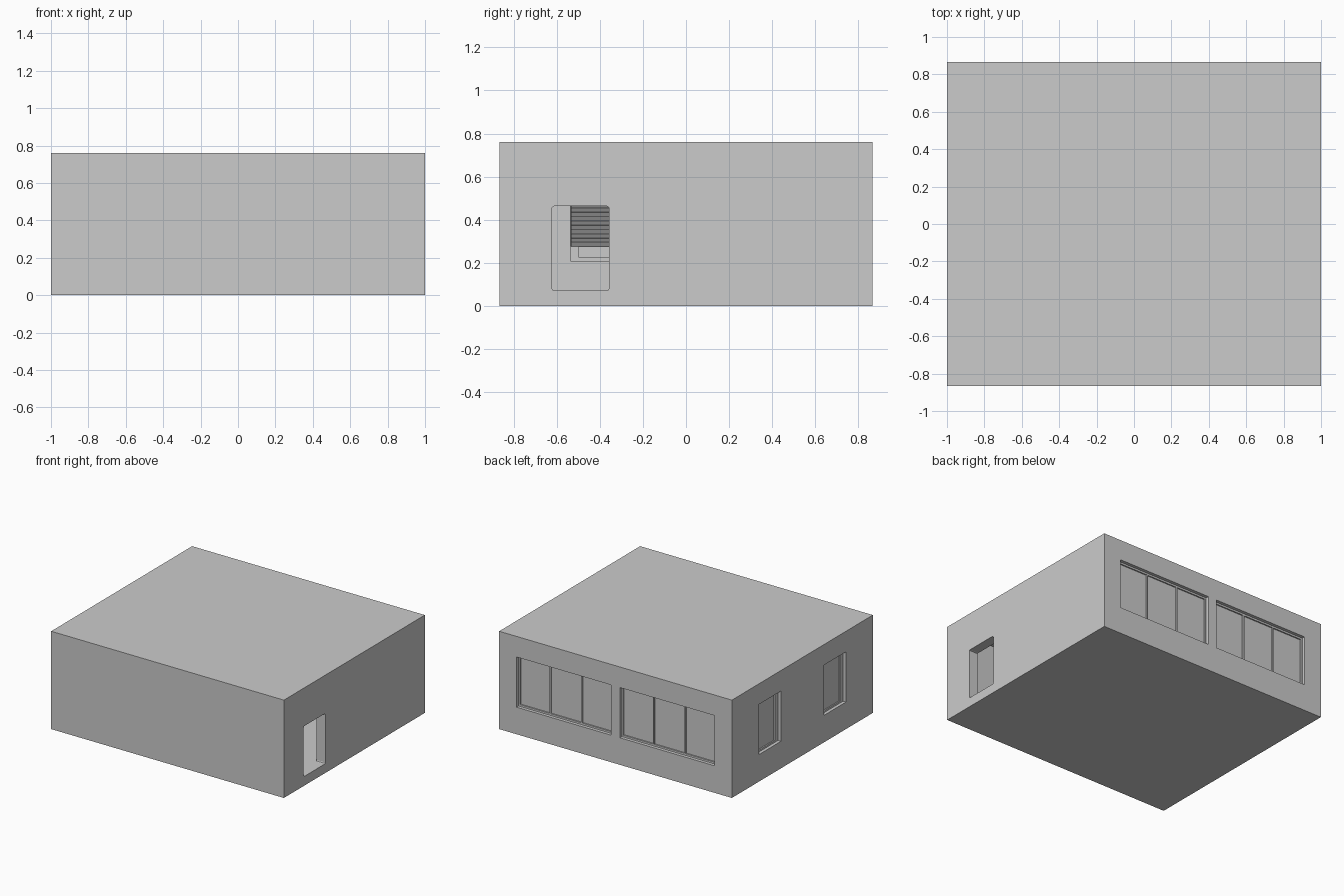
import bpy, bmesh, math
from mathutils import Matrix

if "Cube" in bpy.data.objects:
    bpy.data.objects.remove(bpy.data.objects["Cube"])

X, Y, H = 1.0, 0.865, 0.76      # outer half sizes and height
T = 0.075                       # wall thickness
Z0, Z1 = 0.21, 0.60             # window sill and head


def add_boxes(name, boxes):
    """One object from (lo, hi, tilt_axis, tilt) boxes."""
    bm = bmesh.new()
    for lo, hi, axis, tilt in boxes:
        c = [(a + b) / 2 for a, b in zip(lo, hi)]
        s = [abs(b - a) for a, b in zip(lo, hi)]
        m = Matrix.Translation(c)
        if tilt:
            m = m @ Matrix.Rotation(tilt, 4, axis)
        bmesh.ops.create_cube(bm, size=1, matrix=m @ Matrix.Diagonal((*s, 1)))
    me = bpy.data.meshes.new(name)
    bm.to_mesh(me)
    bm.free()
    ob = bpy.data.objects.new(name, me)
    bpy.context.collection.objects.link(ob)
    return ob


def box(name, lo, hi):
    return add_boxes(name, [(lo, hi, 'X', 0)])


def cut(target, cutter):
    bpy.context.view_layer.objects.active = target
    mod = target.modifiers.new("cut", 'BOOLEAN')
    mod.operation, mod.solver, mod.object = 'DIFFERENCE', 'EXACT', cutter
    bpy.ops.object.modifier_apply(modifier=mod.name)
    bpy.data.objects.remove(cutter)


# Hollow room shell
room = box("room_shell", (-X, -Y, 0), (X, Y, H))
cut(room, box("hollow", (T - X, T - Y, 0.07), (X - T, Y - T, H - 0.06)))

# Doorway with slightly clipped corners
door = box("door_cutter", (X - 0.15, -0.622, 0.072), (X + 0.1, -0.357, 0.463))
bm = bmesh.new()
bm.from_mesh(door.data)
edges = [e for e in bm.edges if abs(e.verts[0].co.x - e.verts[1].co.x) > 0.1]
bmesh.ops.bevel(bm, geom=edges, offset=0.01, segments=2, profile=0.5, affect='EDGES')
bm.to_mesh(door.data)
bm.free()
cut(room, door)


def window(name, wall, a, b, side, panes):
    """Recessed window between a and b along a wall; depth runs inwards."""
    def span(u0, u1, d0, d1, z0, z1, tilt=0):
        if wall == 'back':
            return ((u0, Y - d1, z0), (u1, Y - d0, z1), 'X', tilt)
        return ((-X + d0, u0, z0), (-X + d1, u1, z1), 'Y', tilt)

    cut(room, add_boxes(name + "_cutter", [span(a, b, -0.1, 0.15, Z0, Z1)]))
    # Frame and mullions
    d0, d1, rail = 0.025, 0.05, 0.014
    parts = [span(a, a + side, d0, d1, Z0, Z1), span(b - side, b, d0, d1, Z0, Z1),
             span(a + side, b - side, d0, d1, Z0, Z0 + rail),
             span(a + side, b - side, d0, d1, Z1 - rail, Z1)]
    for i in range(1, panes):
        u = a + (b - a) * i / panes
        parts.append(span(u - 0.006, u + 0.006, d0, d1, Z0 + rail, Z1 - rail))
    add_boxes(name + "_frame", parts)
    # Glass
    add_boxes(name + "_glass", [span(a + side, b - side, 0.035, 0.041,
                                     Z0 + rail, Z1 - rail)])
    # Tilted blind slats on the inside
    tilt = math.radians(35 if wall == 'left' else -35)
    slats = [span(a + 0.002, b - 0.002, 0.061, 0.064, z, z + 0.022, tilt)
             for z in [0.275 + 0.02 * i for i in range(15)]]
    add_boxes(name + "_blind", slats)


# Two wide windows at the back, two narrow ones on the left
for s, tag in ((1, "right"), (-1, "left")):
    a, b = sorted((s * 0.038, s * 0.85))
    window("back_window_" + tag, 'back', a, b, 0.012, 3)
for s, tag in ((1, "rear"), (-1, "front")):
    a, b = sorted((s * 0.264, s * 0.535))
    window("side_window_" + tag, 'left', a, b, 0.038, 1)
